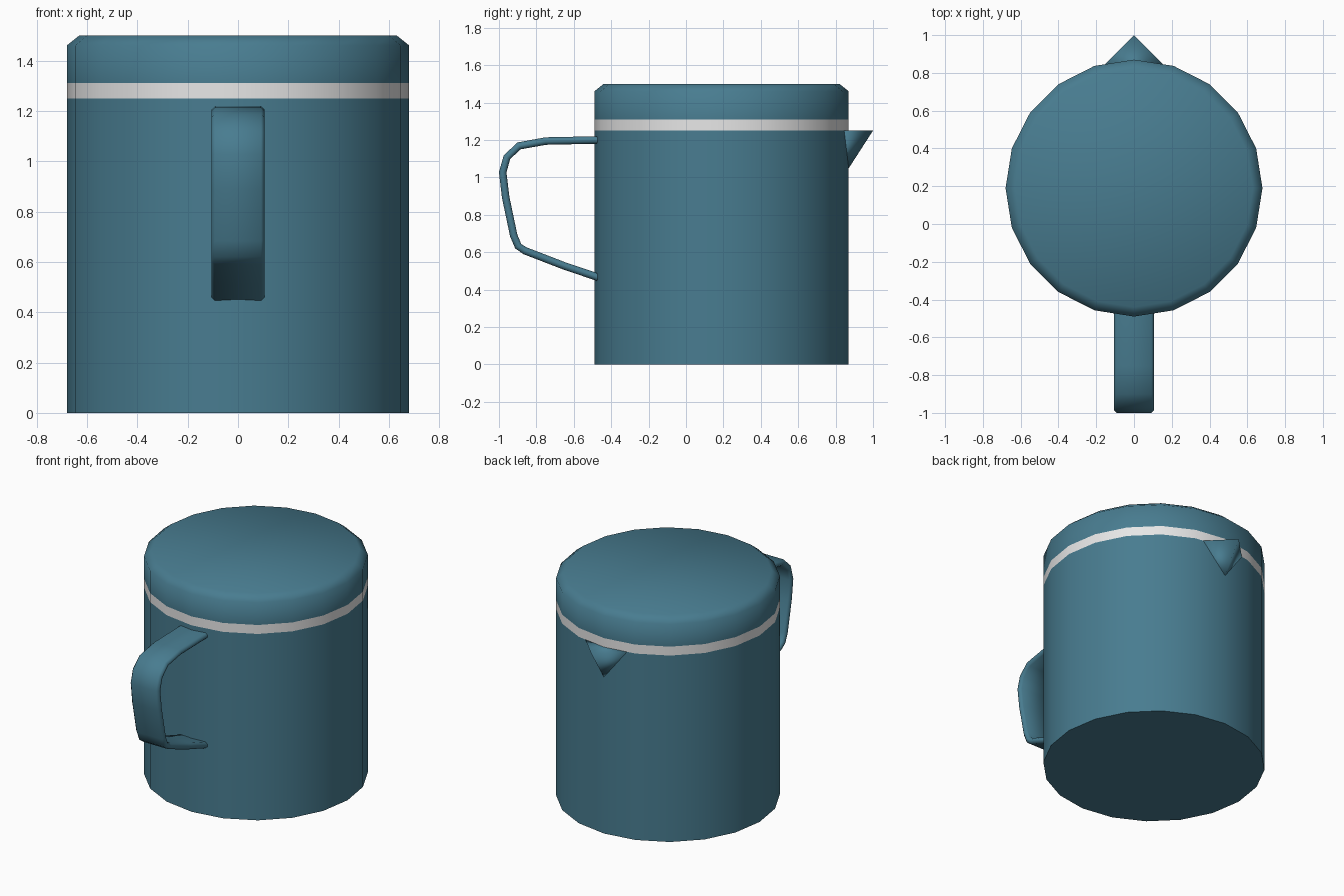
import bpy, bmesh, math
from mathutils import Vector

if "Cube" in bpy.data.objects:
    bpy.data.objects.remove(bpy.data.objects["Cube"])

def material(name, rgb):
    m = bpy.data.materials.new(name)
    m.diffuse_color = (*rgb, 1)
    m.use_nodes = True
    m.node_tree.nodes["Principled BSDF"].inputs["Base Color"].default_value = m.diffuse_color
    return m

TEAL = material("teal enamel", (0.065, 0.202, 0.279))
GREY = material("pale grey", (0.8, 0.8, 0.8))
CENTRE_Y, RADIUS, SIDES = 0.19, 0.68, 20

def finish(bm, name, mat, angle):
    bmesh.ops.recalc_face_normals(bm, faces=bm.faces)
    me = bpy.data.meshes.new(name)
    bm.to_mesh(me)
    bm.free()
    me.materials.append(mat)
    ob = bpy.data.objects.new(name, me)
    bpy.context.collection.objects.link(ob)
    bpy.ops.object.select_all(action='DESELECT')
    ob.select_set(True)
    bpy.context.view_layer.objects.active = ob
    bpy.ops.object.shade_smooth_by_angle(angle=math.radians(angle))
    return ob

def loft(bm, rings):
    """Join closed rings of points with quads; return the vertex rings."""
    loops = [[bm.verts.new(p) for p in r] for r in rings]
    n = len(loops[0])
    for a, b in zip(loops, loops[1:]):
        for i in range(n):
            j = (i + 1) % n
            bm.faces.new((a[i], a[j], b[j], b[i]))
    return loops

def turned(name, profile, mat):
    """Solid 20-sided turned part from (radius, z) pairs."""
    bm = bmesh.new()
    angles = [2 * math.pi * i / SIDES for i in range(SIDES)]
    loops = loft(bm, [[(r * math.cos(a), CENTRE_Y + r * math.sin(a), z)
                       for a in angles] for r, z in profile])
    bm.faces.new(loops[0])
    bm.faces.new(loops[-1])
    return finish(bm, name, mat, 60)

# Jug body, pale band and bevelled lid
turned("jug_body", [(RADIUS, 0), (RADIUS, 1.25)], TEAL)
turned("band", [(RADIUS, 1.25), (RADIUS, 1.31)], GREY)
turned("lid", [(RADIUS, 1.31), (RADIUS, 1.46), (0.63, 1.5)], TEAL)

# Spout: a downward-pointing wedge growing out of the back wall
bm = bmesh.new()
tip, left, right, foot = [bm.verts.new(p) for p in (
    (0, 1.0, 1.25), (-0.2, 0.8, 1.25), (0.2, 0.8, 1.25), (0, 0.8, 0.94))]
for f in ((tip, left, right), (tip, left, foot), (tip, right, foot), (left, right, foot)):
    bm.faces.new(f)
finish(bm, "spout", TEAL, 180)

# Handle: flat strap with chamfered edges swept along a path (y, z)
path = [Vector(p) for p in (
    (-0.46, 1.2), (-0.75, 1.194), (-0.893, 1.168), (-0.957, 1.108), (-0.98, 1.027),
    (-0.964, 0.893), (-0.921, 0.688), (-0.897, 0.632), (-0.862, 0.608),
    (-0.652, 0.527), (-0.46, 0.462))]
W, T, C = 0.105, 0.02, 0.013
section = [(-W, -T + C), (-W + C, -T), (W - C, -T), (W, -T + C),
           (W, T - C), (W - C, T), (-W + C, T), (-W, T - C)]
rings = []
for i, p in enumerate(path):
    d = (path[min(i + 1, len(path) - 1)] - path[max(i - 1, 0)]).normalized()
    n = Vector((d.y, -d.x))
    rings.append([(x, p.x + n.x * t, p.y + n.y * t) for x, t in section])
bm = bmesh.new()
loops = loft(bm, rings)
bm.faces.new(loops[0])
bm.faces.new(loops[-1])
finish(bm, "handle", TEAL, 60)
